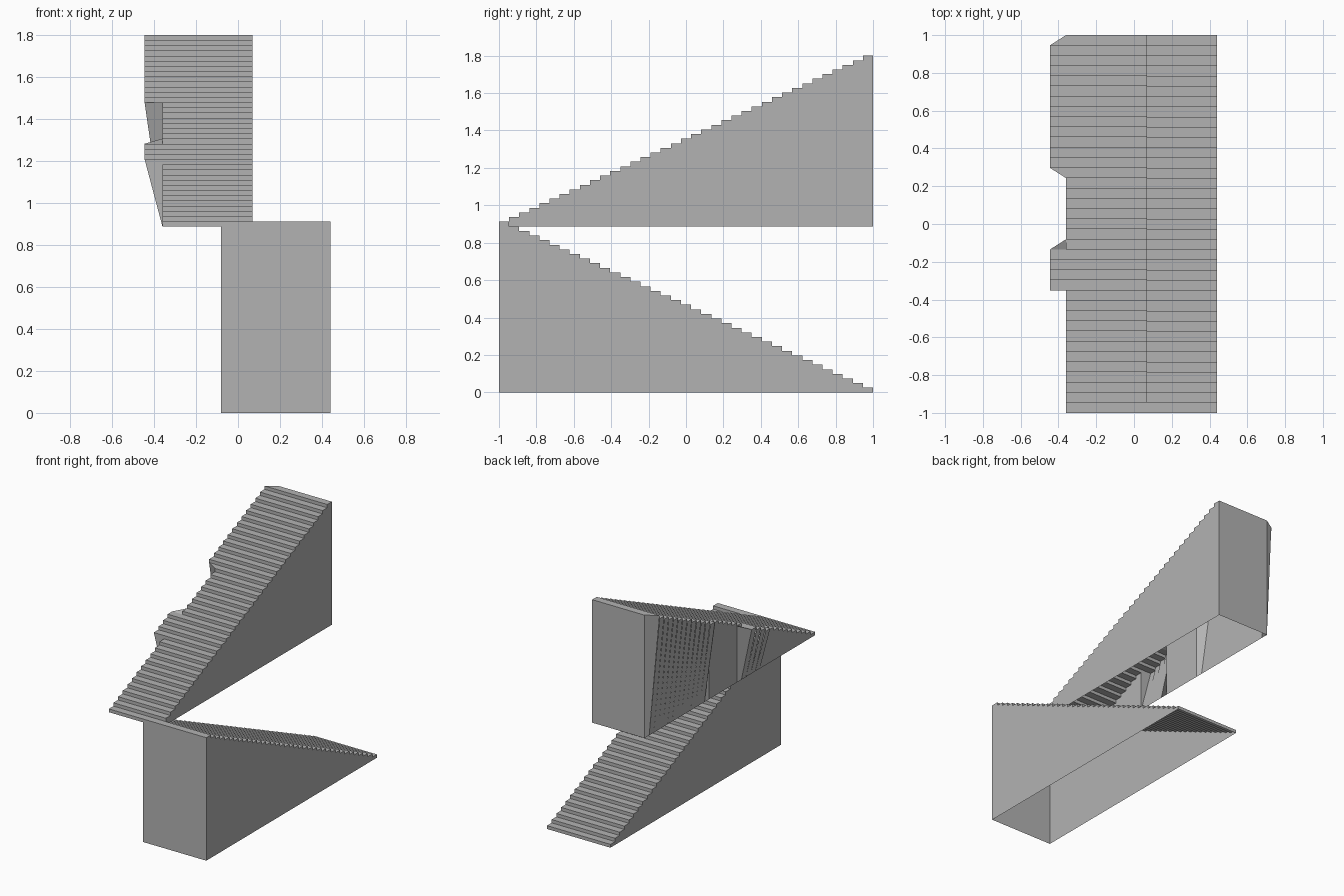
import bpy
import bmesh

STEPS = 37
RISE = 1.8 / 73
RUN = 2 / STEPS

if "Cube" in bpy.data.objects:
    bpy.data.objects.remove(bpy.data.objects["Cube"], do_unlink=True)

grey = bpy.data.materials.new("stone_grey")
grey.use_nodes = True
colour = (0.45, 0.45, 0.45, 1)
grey.diffuse_color = colour
grey.node_tree.nodes["Principled BSDF"].inputs["Base Color"].default_value = colour


def build_flight(name, left, right, base, facing, bulge=0, edge=None):
    """Hollow flight, open below. facing 1 climbs toward +y, -1 toward -y.
    edge(i) tells whether the start and end of tread i reach out by bulge."""
    bm = bmesh.new()

    def face(*points):
        unique = list(dict.fromkeys(points))
        bm.faces.new([bm.verts.new((x, facing * y, z)) for x, y, z in unique])

    def reach(i):
        near, far = edge(i) if edge else (0, 0)
        return left - bulge * near, left - bulge * far

    # Treads, risers and the left wall, one step at a time
    profile = [(right, -1, base)]
    for i in range(STEPS):
        y0, y1 = -1 + i * RUN, -1 + (i + 1) * RUN
        low, top = base + i * RISE, base + (i + 1) * RISE
        near, far = reach(i)
        before = reach(i - 1)[1] if i else left
        face((near, y0, top), (right, y0, top), (right, y1, top), (far, y1, top))
        face((max(before, near), y0, low), (right, y0, low),
             (right, y0, top), (near, y0, top))
        profile += [(right, y0, top), (right, y1, top)]
        if before < near:
            # Sloping cap and return where a bulge ends
            face((before, y0, low), (left, y0, low), (left, y1, top))
            face((before, y0, low), (left, y1, top), (left, y1, base), (left, y0, base))
        else:
            face((near, y0, top), (far, y1, top), (left, y1, base), (left, y0, base))
        if near < before:
            # Front of a bulge
            face((near, y0, top), (left, y0, low), (left, y0, base))

    # Right wall and tall end wall
    face(*profile, (right, 1, base))
    crest = base + STEPS * RISE
    face((left, 1, base), (right, 1, base), (right, 1, crest), (left, 1, crest))

    bmesh.ops.remove_doubles(bm, verts=bm.verts, dist=0.0001)
    bmesh.ops.recalc_face_normals(bm, faces=bm.faces)
    mesh = bpy.data.meshes.new(name)
    bm.to_mesh(mesh)
    bm.free()
    mesh.materials.append(grey)
    bpy.context.collection.objects.link(bpy.data.objects.new(name, mesh))


def upper_edge(i):
    """Two bulges on the left side, with chamfered ends."""
    def out(k):
        return 12 <= k < 16 or 24 <= k < 37
    if 12 <= i < 16:
        return 1, 1
    if i == 16:
        return 0, 0
    return out(i), out(i + 1) and i > 16


build_flight("lower_stairs", -0.08, 0.44, 0, -1)
build_flight("upper_stairs", -0.36, 0.07, 36 * RISE, 1, 0.085, upper_edge)
